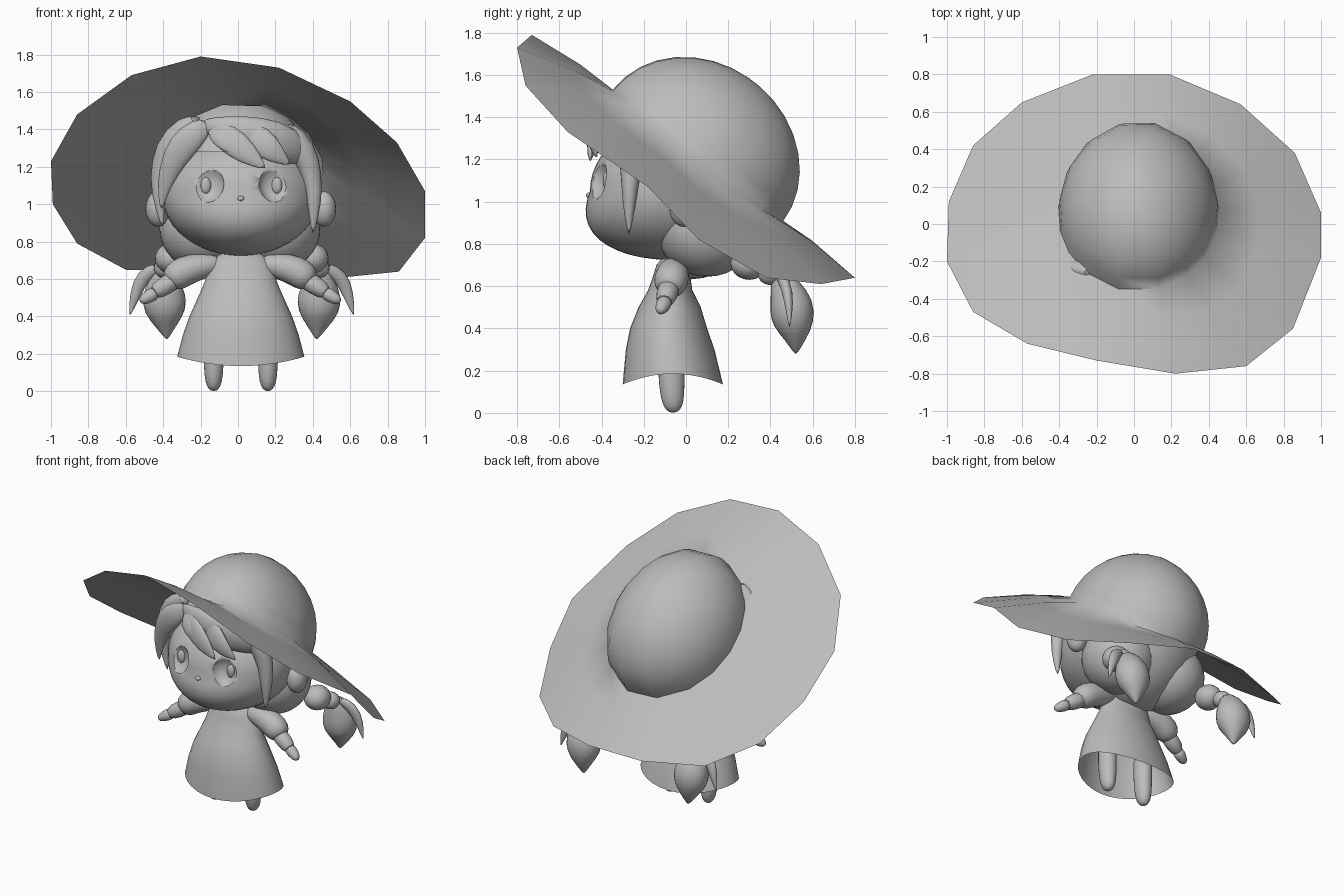
import bpy, bmesh, math
from mathutils import Vector

if "Cube" in bpy.data.objects:
    bpy.data.objects.remove(bpy.data.objects["Cube"])

GREY = bpy.data.materials.new("soft_grey")
GREY.diffuse_color = (0.5, 0.5, 0.5, 1)
GREY.use_nodes = True
GREY.node_tree.nodes["Principled BSDF"].inputs["Base Color"].default_value = GREY.diffuse_color


def finish(name, bm, angle=60, subdiv=0):
    bmesh.ops.recalc_face_normals(bm, faces=bm.faces)
    me = bpy.data.meshes.new(name)
    bm.to_mesh(me)
    bm.free()
    ob = bpy.data.objects.new(name, me)
    bpy.context.collection.objects.link(ob)
    me.materials.append(GREY)
    if subdiv:
        ob.modifiers.new("round", 'SUBSURF').levels = subdiv
        ob.modifiers["round"].render_levels = subdiv
    bpy.ops.object.select_all(action='DESELECT')
    ob.select_set(True)
    bpy.context.view_layer.objects.active = ob
    bpy.ops.object.shade_smooth_by_angle(angle=math.radians(angle))
    return ob


def ball(name, c, r, shape=None, keep=None, seg=32):
    """Ellipsoid with optional reshaping and a rule for which faces stay."""
    bm = bmesh.new()
    bmesh.ops.create_uvsphere(bm, u_segments=seg, v_segments=seg // 2, radius=1)
    for v in bm.verts:
        if shape:
            shape(v.co)
        v.co = Vector([c[i] + r[i] * v.co[i] for i in range(3)])
    if keep:
        bad = [f for f in bm.faces if not keep(f.calc_center_median())]
        bmesh.ops.delete(bm, geom=bad, context='FACES')
    return finish(name, bm)


def loft(bm, rings, cap_start=False, cap_end=False):
    vr = [[bm.verts.new(p) for p in r] for r in rings]
    n = len(vr[0])
    for a, b in zip(vr, vr[1:]):
        for i in range(n):
            bm.faces.new((a[i], a[(i + 1) % n], b[(i + 1) % n], b[i]))
    if cap_start:
        bm.faces.new(vr[0])
    if cap_end:
        bm.faces.new(vr[-1])


def tube(name, pts, radii, flat=1.0, n=10):
    """Tapered limb or lock of hair along a path, thinner front to back by flat."""
    pts = [Vector(p) for p in pts]
    rings = []
    for i, p in enumerate(pts):
        t = (pts[min(i + 1, len(pts) - 1)] - pts[max(i - 1, 0)]).normalized()
        u = t.cross(Vector((0, 1, 0))).normalized()
        v = u.cross(t)
        rings.append([p + radii[i] * (u * math.cos(a) + v * math.sin(a) * flat)
                      for a in [2 * math.pi * k / n for k in range(n)]])
    bm = bmesh.new()
    loft(bm, rings, True, True)
    return finish(name, bm, 75, 1)


# Wide tilted sun hat: sixteen-sided rim lofted into a dome
rim = [(-1, -.2, 1.23), (-.99, .12, 1.0), (-.86, .42, .79), (-.6, .65, .65),
       (-.22, .8, .64), (.19, .8, .64), (.57, .64, .61), (.86, .38, .64),
       (1, .06, .82), (1, -.18, 1.07), (.85, -.56, 1.33), (.6, -.76, 1.55),
       (.22, -.8, 1.73), (-.2, -.73, 1.79), (-.57, -.64, 1.69), (-.86, -.47, 1.48)]
centre = Vector((.025, .055, 1.22))
normal = Vector((0, .61, .79))
base = []
for x, y, z in rim:
    a = math.atan2(y - .03, x)
    y2 = .055 + .415 * math.sin(a)
    x2 = .43 * math.cos(a)
    base.append(Vector((.025 + x2, y2, 1.262 - .771 * y2 - .03 * x2 - .15 * x2 * x2)))
middle = [b.lerp(Vector(o), .4) + Vector((0, 0, .015)) for b, o in zip(base, rim)]
dome = []
for k in range(9):
    f = k * math.pi / 2 / 8.3
    dome.append([centre + (b - centre) * math.cos(f) + normal * .44 * math.sin(f) for b in base])
bm = bmesh.new()
loft(bm, [rim, middle] + dome, cap_end=True)
finish("sun_hat", bm, 70)


# Head with full cheeks and hollowed eye sockets
def cheeks(co):
    if co.y < 0:
        co.y *= 1 + .35 * max(0, -co.z)


head = ball("head", (.015, -.08, 1.05), (.42, .375, .325), cheeks, seg=48)
for side, x in (("left", -.172), ("right", .208)):
    cutter = ball(side + "_socket_cutter", (x, -.445, 1.115), (.098, .075, .108))
    cutter.hide_render = True
    cutter.hide_set(True)
    mod = head.modifiers.new(side + "_socket", 'BOOLEAN')
    mod.operation = 'DIFFERENCE'
    mod.object = cutter
    ball(side + "_iris", (x, -.376, 1.1), (.028, .018, .045), seg=16)
ball("mouth", (.015, -.445, .957), (.065, .025, .013), seg=16)
ball("nose", (.015, -.452, 1.03), (.02, .022, .015), seg=16)

# Ears
for side, x in (("left", -.43), ("right", .46)):
    ball(side + "_ear", (x, -.01, .975), (.065, .07, .095), seg=20)

# Hair cap and two lobes at the nape
ball("hair_cap", (.01, 0, 1.1), (.41, .42, .47),
     keep=lambda p: p.y > 0 or p.z > 1.33 - .25 * (p.y + .42))
for side, s in (("left", -1), ("right", 1)):
    ball(side + "_nape_hair", (.01 + s * .2, .1, .87), (.23, .24, .225))

# Swept fringe and side locks
tube("fringe_top", [(-.2, -.33, 1.43), (-.08, -.38, 1.4), (.1, -.39, 1.36), (.28, -.33, 1.32), (.36, -.26, 1.24)],
     [.03, .08, .12, .11, .05], .5)
tube("fringe_middle", [(-.15, -.35, 1.42), (-.06, -.42, 1.36), (.05, -.45, 1.27), (.15, -.455, 1.19)],
     [.04, .085, .07, .006], .4)
tube("fringe_inner", [(-.14, -.35, 1.42), (-.1, -.42, 1.36), (-.04, -.44, 1.31), (.01, -.45, 1.26)],
     [.04, .06, .045, .005], .4)
tube("fringe_outer", [(.0, -.36, 1.42), (.12, -.43, 1.34), (.2, -.44, 1.27), (.28, -.42, 1.21)],
     [.05, .09, .06, .006], .4)
tube("left_front_lock", [(-.15, -.34, 1.44), (-.26, -.36, 1.36), (-.34, -.33, 1.25), (-.4, -.3, 1.1), (-.41, -.28, .97)],
     [.04, .09, .075, .04, .006], .45)
tube("left_side_lock", [(-.2, -.26, 1.47), (-.35, -.24, 1.36), (-.42, -.2, 1.22), (-.43, -.2, 1.05), (-.4, -.2, .87)],
     [.05, .075, .055, .04, .006], .9)
tube("right_side_lock", [(.24, -.3, 1.43), (.35, -.27, 1.3), (.4, -.26, 1.15), (.41, -.27, 1.0), (.4, -.27, .84)],
     [.05, .08, .055, .04, .006], .9)

# Pigtails: bead, tie, drop-shaped bunch and a loose thin leaf of hair
for side, s, dx in (("left", -1, 0), ("right", 1, .04)):
    ball(side + "_pigtail_bead", (s * .36 + dx, .3, .71), (.085, .09, .08), seg=20)
    ball(side + "_pigtail_tie", (s * .39 + dx, .4, .66), (.06, .06, .055), seg=20)
    tube(side + "_pigtail", [(s * .39 + dx, .43, .66), (s * .395 + dx, .47, .6), (s * .395 + dx, .5, .51),
                             (s * .39 + dx, .51, .42), (s * .385 + dx, .52, .35), (s * .38 + dx, .52, .275)],
         [.04, .085, .125, .115, .06, .004], .9, 12)
    tube(side + "_pigtail_leaf", [(s * .42 + dx, .43, .67), (s * .51 + dx, .47, .62), (s * .55 + dx, .49, .52),
                                  (s * .58 + dx, .49, .4)], [.03, .045, .035, .003], .7, 8)

# Bell-shaped dress, open at the hem: height, half width, front y, back y
bell = [(.16, .34, -.3, .175), (.3, .31, -.285, .135), (.4, .275, -.265, .1), (.5, .23, -.225, .07),
        (.58, .195, -.18, .03), (.65, .175, -.155, .02), (.7, .15, -.14, .015), (.75, .09, -.1, 0)]
bm = bmesh.new()
rings = []
for k, (z, w, f, b) in enumerate(bell):
    ring = []
    for i in range(32):
        a = 2 * math.pi * i / 32
        dip = .025 * math.cos(2 * a) if k == 0 else 0
        ring.append((.015 + w * math.cos(a), (f + b) / 2 + (b - f) / 2 * math.sin(a), z + dip))
    rings.append(ring)
loft(bm, rings, cap_end=True)
finish("dress", bm)

# Arms with puffed sleeves, and legs
for side, s in (("left", -1), ("right", 1)):
    def arm(*pts):
        return [(.012 + s * x, y, z) for x, y, z in pts]
    tube(side + "_sleeve", arm((.1, -.06, .68), (.2, -.06, .675), (.3, -.065, .645), (.35, -.075, .61), (.39, -.085, .58)),
         [.05, .075, .088, .085, .05], 1)
    tube(side + "_forearm", arm((.33, -.075, .61), (.41, -.09, .56), (.47, -.105, .52)), [.055, .055, .042], 1)
    tube(side + "_hand", arm((.45, -.1, .53), (.475, -.105, .515), (.52, -.12, .488), (.535, -.125, .478)),
         [.038, .04, .03, .012], 1)
    tube(side + "_leg", [(.015 + s * .145, -.07, .45), (.015 + s * .145, -.07, .2), (.015 + s * .145, -.065, .08),
                         (.015 + s * .145, -.06, .025), (.015 + s * .145, -.06, 0)], [.06, .058, .052, .04, .015], 1.15, 12)
